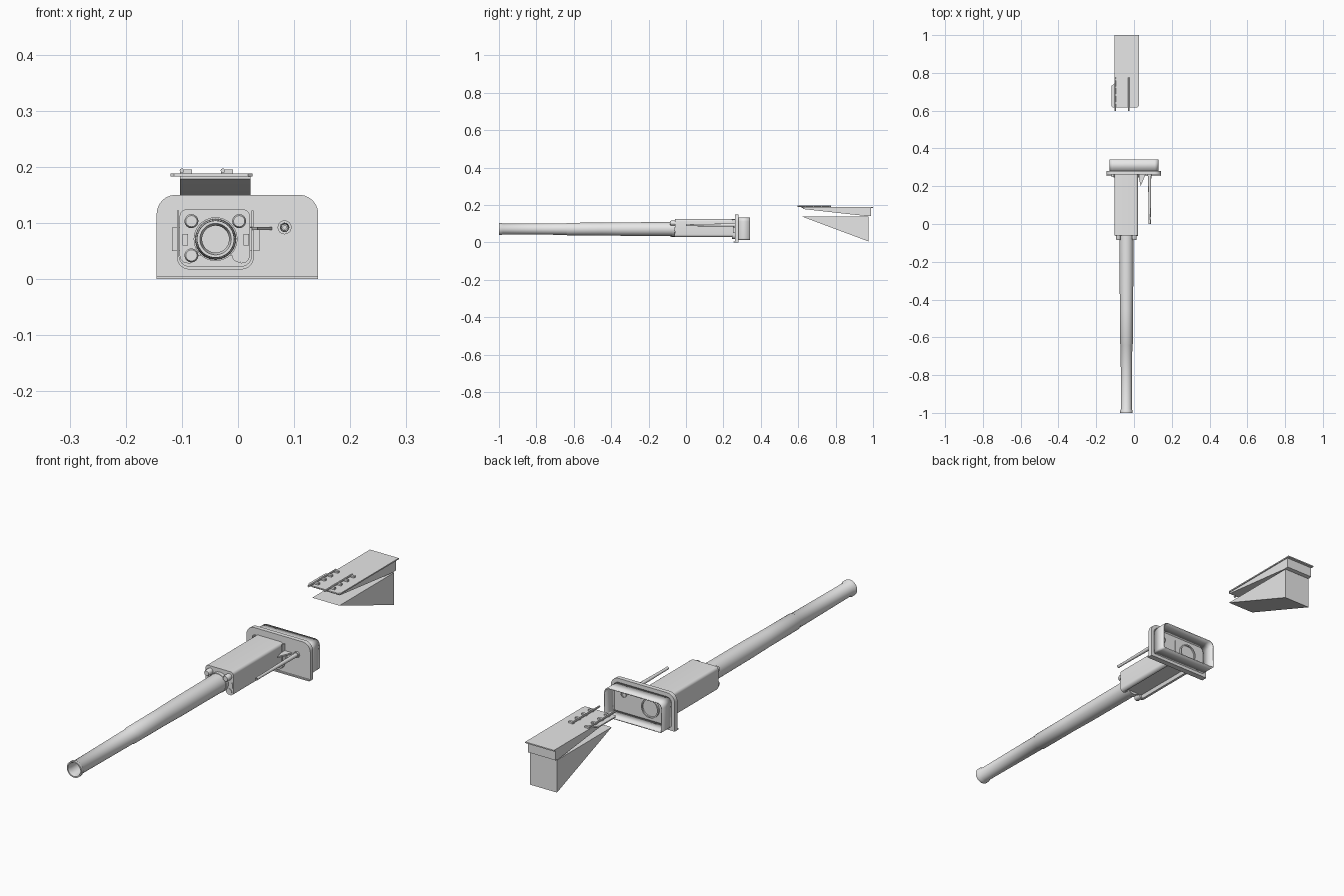
import bpy, bmesh, math

if "Cube" in bpy.data.objects:
    bpy.data.objects.remove(bpy.data.objects["Cube"])

GREY = bpy.data.materials.new("painted_grey")
GREY.diffuse_color = (0.8, 0.8, 0.8, 1)
GREY.use_nodes = True
GREY.node_tree.nodes["Principled BSDF"].inputs["Base Color"].default_value = GREY.diffuse_color
GX, GZ = -0.04, 0.071          # gun axis
CX, CZ = 0.083, 0.092          # secondary barrel axis


def finish(name, bm):
    bmesh.ops.recalc_face_normals(bm, faces=bm.faces)
    me = bpy.data.meshes.new(name)
    bm.to_mesh(me)
    bm.free()
    ob = bpy.data.objects.new(name, me)
    me.materials.append(GREY)
    bpy.context.collection.objects.link(ob)
    bpy.ops.object.select_all(action='DESELECT')
    ob.select_set(True)
    bpy.context.view_layer.objects.active = ob
    bpy.ops.object.shade_smooth_by_angle(angle=math.radians(32))
    return ob


def prism(name, pts, axis, a, b, caps=True):
    """Extrude a 2D outline along one axis from a to b."""
    place = {'x': lambda u, v, t: (t, u, v),
             'y': lambda u, v, t: (u, t, v),
             'z': lambda u, v, t: (u, v, t)}[axis]
    bm = bmesh.new()
    r0, r1 = ([bm.verts.new(place(u, v, t)) for u, v in pts] for t in (a, b))
    n = len(pts)
    for i in range(n):
        j = (i + 1) % n
        bm.faces.new((r0[i], r0[j], r1[j], r1[i]))
    if caps:
        bm.faces.new(r0)
        bm.faces.new(r1)
    return finish(name, bm)


def rounded(x0, x1, z0, z1, top, bottom, seg=6):
    """Rectangle outline with separate top and bottom corner radii."""
    pts = []
    for sx, sz, start in ((1, 1, 0), (-1, 1, 90), (-1, -1, 180), (1, -1, 270)):
        r = top if sz > 0 else bottom
        cx = x1 - r if sx > 0 else x0 + r
        cz = z1 - r if sz > 0 else z0 + r
        for k in range(seg + 1 if r else 1):
            t = math.radians(start + 90 * k / seg)
            pts.append((cx + r * math.cos(t), cz + r * math.sin(t)))
    return pts


def box(name, x0, x1, y0, y1, z0, z1):
    return prism(name, [(x0, y0), (x1, y0), (x1, y1), (x0, y1)], 'z', z0, z1)


def lathe(name, profile, x, z, seg=32):
    """Spin (radius, y) points around an axis parallel to y; ends are closed."""
    bm = bmesh.new()
    rings = []
    for r, y in profile:
        rings.append([bm.verts.new((x + r * math.cos(2 * math.pi * k / seg), y,
                                    z + r * math.sin(2 * math.pi * k / seg)))
                      for k in range(seg)])
    for p, q in zip(rings, rings[1:]):
        for k in range(seg):
            j = (k + 1) % seg
            bm.faces.new((p[k], p[j], q[j], q[k]))
    bm.faces.new(rings[0])
    bm.faces.new(rings[-1])
    return finish(name, bm)


# Main barrel: bore, muzzle lip, stepped taper and root collar
lathe("main_barrel", [(0.024, -0.7), (0.024, -0.985), (0.028, -1.0), (0.033, -1.0),
                      (0.033, -0.988), (0.0285, -0.98), (0.031, -0.64), (0.0335, -0.635),
                      (0.034, -0.45), (0.036, -0.34), (0.037, -0.06)], GX, GZ, 40)
lathe("barrel_collar", [(0.039, -0.075), (0.039, -0.05)], GX, GZ, 40)

# Cradle housing with a recessed channel along the underside
section = [p for p in rounded(-0.104, 0.021, 0.028, 0.124, 0.012, 0.014)]
section[21:21] = [(-0.085, 0.028), (-0.08, 0.042), (0.0, 0.042), (0.005, 0.028)]
prism("cradle_housing", section, 'y', -0.06, 0.265)

# Cradle front bolts, flush cap and slots
for i, (x, z) in enumerate(((-0.083, 0.103), (0.002, 0.103), (-0.083, 0.042))):
    lathe(f"front_bolt_{i}", [(0.01, -0.085), (0.0125, -0.08), (0.0125, -0.05)], x, z, 16)
lathe("flush_cap", [(0.0125, -0.062), (0.0125, -0.05)], 0.002, 0.042, 16)
for i, x in enumerate((-0.094, 0.015)):
    box(f"front_slot_{i}", x - 0.005, x + 0.005, -0.063, -0.055, 0.06, 0.08)

# U-shaped trim around the foot of the cradle
outer = rounded(-0.109, 0.028, 0.017, 0.122, 0, 0.022)
inner = rounded(-0.105, 0.024, 0.023, 0.122, 0, 0.018)
prism("cradle_trim", outer[1:-1] + [outer[-1], outer[0], inner[0]]
      + inner[:1:-1] + [inner[1]], 'y', 0.245, 0.265)

# Side tabs and the gusset beside the cradle
box("side_tab_left", -0.118, -0.104, 0.25, 0.265, 0.05, 0.092)
box("side_tab_right", 0.021, 0.038, 0.25, 0.265, 0.05, 0.092)
prism("side_gusset", [(0.021, 0.265), (0.035, 0.2), (0.062, 0.265)], 'z', 0.087, 0.093)

# Shield flange and the open box behind it
prism("shield_flange", rounded(-0.145, 0.143, 0.003, 0.15, 0.034, 0), 'y', 0.262, 0.28)
box("shield_lower_lip", -0.145, 0.143, 0.255, 0.28, 0.0, 0.005)
shell = prism("shield_box", rounded(-0.131, 0.13, 0.013, 0.134, 0.022, 0.008),
              'y', 0.28, 0.342, caps=False)
wall = shell.modifiers.new("wall", 'SOLIDIFY')
wall.thickness = 0.004
prism("breech_frame", rounded(-0.1, 0.02, 0.025, 0.12, 0.012, 0.012), 'y', 0.278, 0.284)
lathe("breech_ring", [(0.034, 0.286), (0.034, 0.292), (0.039, 0.292), (0.039, 0.28)], GX, GZ)
lathe("secondary_rear_ring", [(0.008, 0.282), (0.008, 0.286), (0.012, 0.286), (0.012, 0.278)],
      CX, CZ, 16)

# Secondary barrel
lathe("secondary_barrel", [(0.003, 0.03), (0.003, 0.0), (0.006, 0.0), (0.006, 0.02),
                           (0.0055, 0.025), (0.008, 0.2), (0.0085, 0.265)], CX, CZ, 16)
lathe("secondary_collar", [(0.0125, 0.255), (0.0125, 0.27)], CX, CZ, 16)

# Detached rear assembly: cover plate, upper wedge, lower wedge
prism("rear_cover", [(0.026, 1.0), (-0.104, 1.0), (-0.104, 0.745), (-0.12, 0.73),
                     (-0.12, 0.625), (-0.114, 0.618), (0.018, 0.618), (0.026, 0.626)],
      'z', 0.183, 0.188)
prism("upper_wedge", [(0.625, 0.183), (0.988, 0.183), (0.988, 0.142), (0.97, 0.14),
                      (0.625, 0.178)], 'x', -0.103, 0.022)
prism("lower_wedge", [(0.622, 0.137), (0.975, 0.137), (0.975, 0.005)], 'x', -0.1, 0.022)

# Hinge rails on the cover
for i, x in enumerate((-0.1, -0.027)):
    lathe(f"hinge_rail_{i}", [(0.004, 0.597), (0.004, 0.775)], x, 0.193, 10)
    for k in range(4):
        y = 0.64 + 0.042 * k
        box(f"hinge_lug_{i}_{k}", x - 0.003, x + 0.018, y - 0.005, y + 0.005, 0.187, 0.195)
